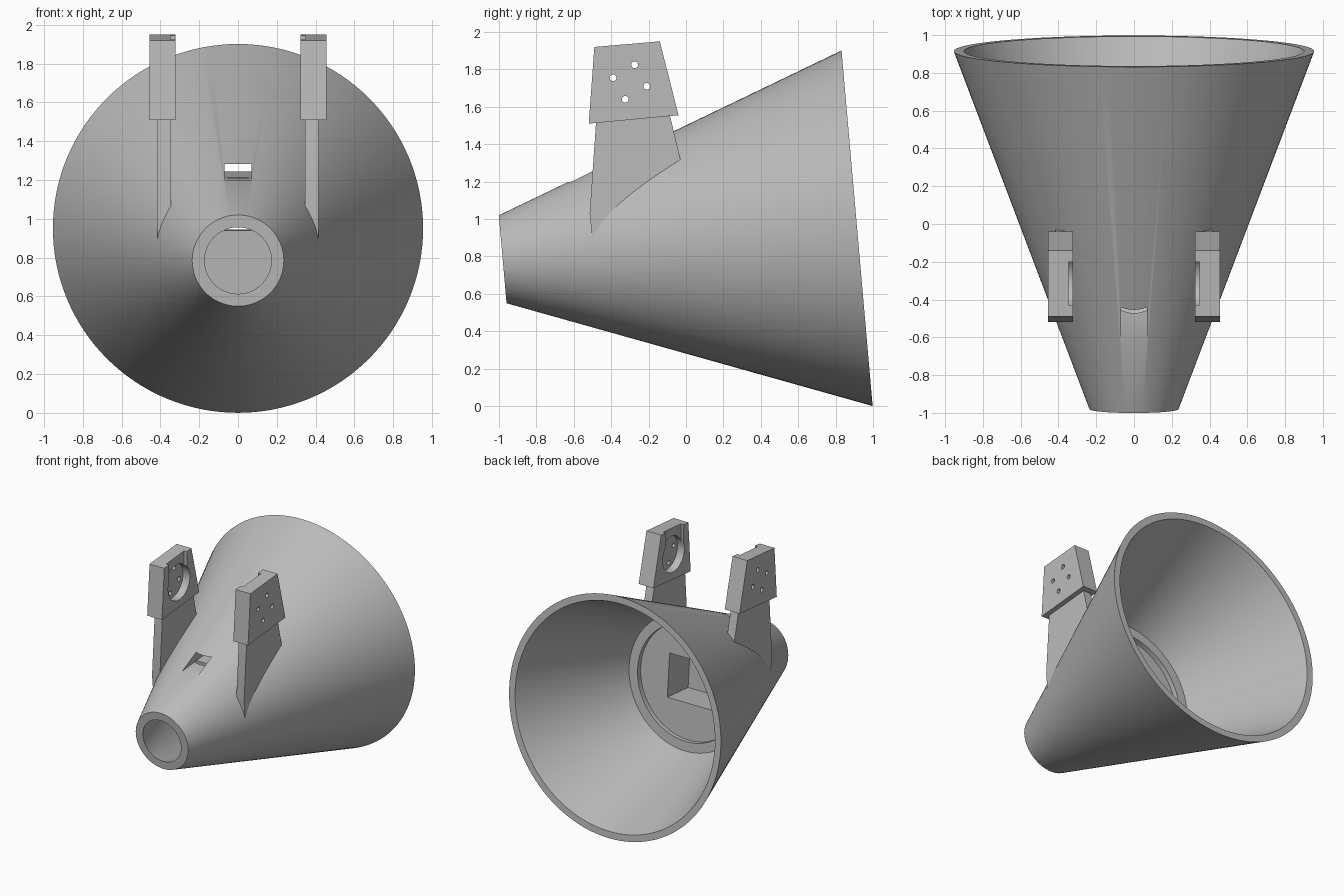
import bpy, bmesh, math
from mathutils import Matrix, Vector

if "Cube" in bpy.data.objects:
    bpy.data.objects.remove(bpy.data.objects["Cube"], do_unlink=True)

grey = bpy.data.materials.new("mid_grey")
grey.use_nodes = True
grey.diffuse_color = (0.5, 0.5, 0.5, 1)
grey.node_tree.nodes["Principled BSDF"].inputs["Base Color"].default_value = (0.5, 0.5, 0.5, 1)

# Cone axis rises towards the back
TILT = Matrix.Translation((0, -0.98, 0.785)) @ Matrix.Rotation(math.radians(5), 4, 'X')


def finish(name, bm, matrix=None):
    bmesh.ops.remove_doubles(bm, verts=bm.verts, dist=1e-5)
    if matrix:
        bm.transform(matrix)
    bmesh.ops.recalc_face_normals(bm, faces=bm.faces)
    mesh = bpy.data.meshes.new(name)
    bm.to_mesh(mesh)
    bm.free()
    mesh.materials.append(grey)
    obj = bpy.data.objects.new(name, mesh)
    bpy.context.collection.objects.link(obj)
    return obj


def box(name, lo, hi, matrix=None):
    bm = bmesh.new()
    bmesh.ops.create_cube(bm, size=1)
    lo, hi = Vector(lo), Vector(hi)
    size = hi - lo
    bm.transform(Matrix.Translation((lo + hi) / 2) @ Matrix.Diagonal((*size, 1)))
    return finish(name, bm, matrix)


def plate(name, outline, x0, x1):
    bm = bmesh.new()
    face = bm.faces.new([bm.verts.new((x0, y, z)) for y, z in outline])
    ext = bmesh.ops.extrude_face_region(bm, geom=[face])
    moved = [v for v in ext["geom"] if isinstance(v, bmesh.types.BMVert)]
    bmesh.ops.translate(bm, verts=moved, vec=(x1 - x0, 0, 0))
    return finish(name, bm)


def rod(name, y, z, radius, x0, x1, sides):
    bm = bmesh.new()
    bmesh.ops.create_cone(bm, cap_ends=True, segments=sides, radius1=radius,
                          radius2=radius, depth=x1 - x0)
    return finish(name, bm, Matrix.Translation(((x0 + x1) / 2, y, z))
                  @ Matrix.Rotation(math.pi / 2, 4, 'Y'))


def activate(obj):
    bpy.ops.object.select_all(action='DESELECT')
    obj.select_set(True)
    bpy.context.view_layer.objects.active = obj


def cut(obj, cutters):
    for cutter in cutters:
        cutter.hide_render = True
        activate(obj)
        mod = obj.modifiers.new("cut", 'BOOLEAN')
        mod.operation, mod.solver, mod.object = 'DIFFERENCE', 'EXACT', cutter
        bpy.ops.object.modifier_apply(modifier=mod.name)
        bpy.data.objects.remove(cutter, do_unlink=True)


def smooth(obj):
    activate(obj)
    bpy.ops.object.shade_smooth_by_angle(angle=math.radians(25))


# Hollow cone with an internal bulkhead, turned from one profile
def bore(s):
    return 0.172 + 0.383 * s


profile = [(0.58, 0), (0.58, bore(0.58)), (0, 0.172), (0, 0.236), (1.902, 0.954),
           (1.902, 0.9), (0.95, bore(0.95)), (0.95, 0.46), (0.91, 0.46), (0.91, 0)]
bm = bmesh.new()
verts = [bm.verts.new((0, s, r)) for s, r in profile]
edges = [bm.edges.new(pair) for pair in zip(verts, verts[1:])]
bmesh.ops.spin(bm, geom=verts + edges, cent=(0, 0, 0), axis=(0, 1, 0),
               angle=math.tau, steps=128)
cone = finish("hollow_cone", bm, TILT)

# Rear pocket, window above its end wall, and cable slot through the top
cut(cone, [
    box("pocket", (-0.21, 0.64, -0.175), (0.21, 1.0, 0.175), TILT),
    box("window", (-0.07, 0.5, 0.105), (0.07, 0.7, 0.17), TILT),
    box("slot", (-0.07, 0.3, 0.38), (0.07, 1.1, 0.45), TILT),
])
smooth(cone)

# Mounting brackets, one on each side
screws = [(-0.39, 1.755), (-0.275, 1.825), (-0.21, 1.71), (-0.325, 1.64)]
stem_outline = [(-0.48, 1.53), (-0.515, 1.03), (-0.5, 0.89), (-0.25, 1.12),
                (-0.03, 1.32), (-0.085, 1.55)]
head_outline = [(-0.52, 1.51), (-0.49, 1.92), (-0.14, 1.95), (-0.04, 1.555)]
for side, label in ((1, "left"), (-1, "right")):
    stem = plate(label + "_bracket_stem", stem_outline, 0.345, 0.415)
    head = plate(label + "_bracket_head", head_outline, 0.322, 0.455)
    cut(head, [
        box("channel", (0.3, -0.43, 1.73), (0.347, -0.2, 2.1)),
        rod("round_recess", -0.3, 1.73, 0.14, 0.3, 0.385, 48),
    ] + [rod("screw_hole", y, z, 0.018, 0.3, 0.5, 20) for y, z in screws])
    for part in (stem, head):
        if side < 0:
            part.data.transform(Matrix.Diagonal((-1, 1, 1, 1)))
            part.data.flip_normals()
        smooth(part)
